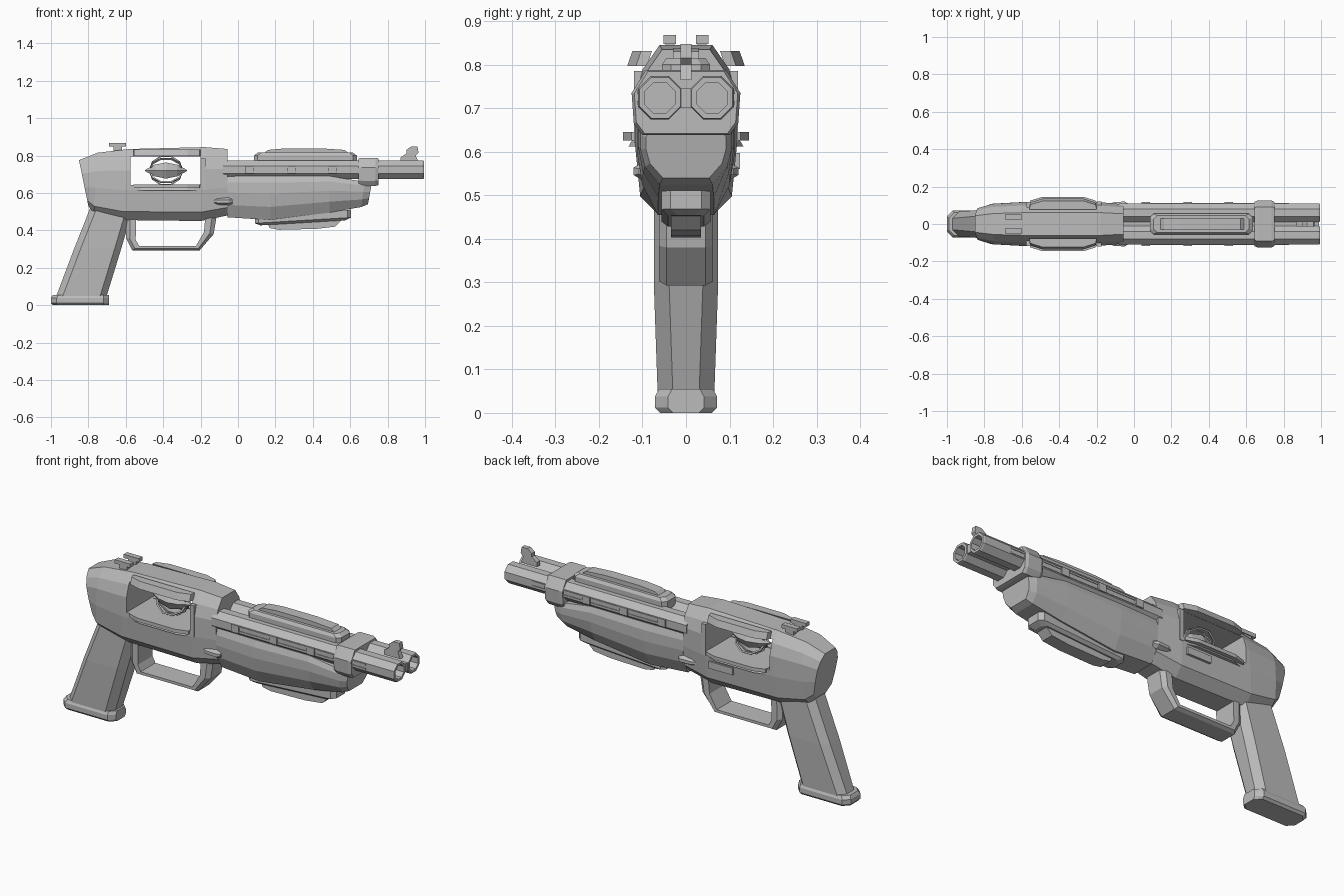
import bpy, bmesh, math
from mathutils import Matrix, Vector

cube = bpy.data.objects.get("Cube")
if cube:
    bpy.data.objects.remove(cube, do_unlink=True)

metal = bpy.data.materials.new("grey_metal")
metal.use_nodes = True
GREY = (0.5, 0.5, 0.5, 1)
metal.diffuse_color = GREY
metal.node_tree.nodes["Principled BSDF"].inputs["Base Color"].default_value = GREY


def finish(name, bm):
    bmesh.ops.recalc_face_normals(bm, faces=bm.faces)
    mesh = bpy.data.meshes.new(name)
    bm.to_mesh(mesh)
    bm.free()
    mesh.materials.append(metal)
    obj = bpy.data.objects.new(name, mesh)
    bpy.context.collection.objects.link(obj)
    return obj


def loft(name, rings, closed=False):
    """Skin a row of equal-length rings, capping both ends unless closed."""
    bm = bmesh.new()
    rows = [[bm.verts.new(p) for p in ring] for ring in rings]
    n = len(rows[0])
    pairs = list(zip(rows, rows[1:])) + ([(rows[-1], rows[0])] if closed else [])
    for a, b in pairs:
        for i in range(n):
            j = (i + 1) % n
            bm.faces.new((a[i], a[j], b[j], b[i]))
    if not closed:
        bm.faces.new(rows[0])
        bm.faces.new(rows[-1])
    return finish(name, bm)


def prism(name, pts, axis, a, b):
    """Extrude a 2D outline along one axis from a to b."""
    put = {"x": lambda p, d: (d, p[0], p[1]),
           "y": lambda p, d: (p[0], d, p[1]),
           "z": lambda p, d: (p[0], p[1], d)}[axis]
    return loft(name, [[put(p, d) for p in pts] for d in (a, b)])


def box(name, x0, x1, y0, y1, z0, z1):
    return prism(name, [(x0, z0), (x1, z0), (x1, z1), (x0, z1)], "y", y0, y1)


def chamfered(x0, x1, w, c):
    """Rectangle in x and y with cut corners."""
    return [(x0 + c, -w), (x1 - c, -w), (x1, c - w), (x1, w - c),
            (x1 - c, w), (x0 + c, w), (x0, w - c), (x0, c - w)]


def section(xb, xt, zb, zt, w, shape):
    """Symmetric cross-section from (height, width) fractions, leaning from xb to xt."""
    half = [(xb + (xt - xb) * h, w * f, zb + (zt - zb) * h) for h, f in shape]
    return half + [(x, -y, z) for x, y, z in reversed(half)]


# Receiver with a window cut straight through
SHELL = [(0, .5), (.12, .9), (.42, 1), (.7, 1), (.86, .85), (1, .52)]
receiver = loft("receiver", [section(*s, SHELL) for s in (
    (-.80, -.85, .53, .775, .085), (-.77, -.75, .49, .815, .108),
    (-.62, -.58, .455, .835, .117), (-.2, -.18, .45, .845, .117),
    (-.055, -.055, .48, .835, .105))])
cutter = box("window_cutter", -.575, -.2, -.3, .3, .642, .795)
cutter.hide_render = True
cut = receiver.modifiers.new("window", "BOOLEAN")
cut.operation, cut.object, cut.solver = "DIFFERENCE", cutter, "EXACT"
bpy.context.view_layer.objects.active = receiver
bpy.ops.object.modifier_apply(modifier="window")
bpy.data.objects.remove(cutter, do_unlink=True)

# Fore-end under the barrels
FORE = [(0, .58), (.3, .9), (.6, 1), (.85, 1), (1, .9)]
loft("fore_end", [section(*s, FORE) for s in (
    (-.055, -.055, .47, .69, .105), (.17, .17, .455, .69, .112),
    (.49, .49, .495, .69, .11), (.66, .675, .525, .66, .105),
    (.695, .715, .54, .65, .092))])

# Grip and its base plate
loft("grip", [[(x, y, z) for x, y in chamfered(x0, x1, w, .035)] for z, x0, x1, w in (
    (.04, -.975, -.705, .065), (.3, -.877, -.625, .074), (.52, -.79, -.56, .074))])
loft("grip_base", [[(x, y, z) for x, y in chamfered(x0, -.69, w, .03)] for z, x0, w in (
    (0, -.99, .06), (.012, -1, .071), (.038, -1, .071), (.055, -.99, .062))])

# Trigger guard: outer and inner outline swept into a bevelled band
guard = [((-.60, .47), (-.545, .47)), ((-.60, .36), (-.547, .35)),
         ((-.565, .293), (-.53, .317)), ((-.205, .293), (-.225, .317)),
         ((-.13, .38), (-.182, .39)), ((-.115, .47), (-.175, .47))]
rings = []
for o, i in guard:
    m = [a + (b - a) * .4 for a, b in zip(o, i)]
    rings.append([(o[0], -.045, o[1]), (o[0], .045, o[1]), (m[0], .062, m[1]),
                  (i[0], .062, i[1]), (i[0], -.062, i[1]), (m[0], -.062, m[1])])
loft("trigger_guard", rings)

# Twin octagonal barrels with open bores
OCT = [math.radians(22.5 + 45 * k) for k in range(8)]
for side, s in (("left", 1), ("right", -1)):
    loft(side + "_barrel", [[(x, s * .06 + r * math.cos(a), .724 + r * math.sin(a))
                             for a in OCT] for x, r in (
        (-.08, .054), (.985, .054), (.995, .051), (.995, .038), (.75, .038))])
box("barrel_web", -.08, .99, -.02, .02, .7, .745)

# Clamp holding the barrels together
half = [(.1, .638), (.12, .665), (.125, .735), (.092, .788)]
outline = half + [(-y, z) for y, z in reversed(half)]
loft("barrel_clamp", [[(x, y * k, .715 + (z - .715) * k) for y, z in outline]
                      for x, k in ((.645, .95), (.66, 1), (.735, 1), (.75, .95))])

# Stepped rail above the barrels
def slab(name, x0, x1, w, levels):
    loft(name, [[(x, y, z + tilt * (x - x0)) for x, y in chamfered(x0 + d, x1 - d, w - d / 2, .02)]
                for z, d, tilt in levels])


slab("top_rail", .085, .635, .055, ((.755, 0, 0), (.8, 0, 0), (.815, .02, 0)))
prism("top_rail_crown", [(.13, .805), (.6, .805), (.57, .83), (.45, .838),
                         (.25, .838), (.16, .83)], "y", -.03, .03)

# Stepped rail below the fore-end
slab("lower_rail", .09, .605, .056, ((.425, .03, .06), (.438, 0, .06), (.48, 0, .06)))
prism("lower_rail_keel", [(.15, .45), (.56, .46), (.52, .42), (.42, .408),
                          (.22, .403), (.17, .412)], "y", -.034, .034)

# Front sight blade
prism("front_sight", [(.87, .765), (.965, .765), (.95, .8), (.965, .815), (.96, .848),
                      (.925, .848), (.9, .83), (.9, .81), (.87, .79)], "y", -.013, .013)

for side, s in (("left", 1), ("right", -1)):
    # Rear sight post and cap
    box(side + "_rear_sight_post", -.665, -.62, s * .026, s * .047, .82, .85)
    box(side + "_rear_sight_cap", -.69, -.6, s * .023, s * .052, .848, .868)
    # Side rods with retaining pegs
    for k, z in enumerate((.713, .737)):
        box(f"{side}_side_rod_{k}", .05, .83, s * .1, s * .113, z - .004, z + .004)
    for k, x in enumerate((.04, .265, .485)):
        box(f"{side}_rod_peg_{k}", x, x + .045, s * .1, s * .118, .705, .745)
    # Flared lips above and below the window
    def lip(name, w, z0, z1, lean):
        plan = [(-.56, .09), (-.555, w - .02), (-.49, w), (-.27, w), (-.205, w - .02), (-.2, .09)]
        loft(name, [[(x, s * (y + d), z) for x, y in plan] for z, d in ((z0, 0), (z1, lean))])

    lip(side + "_upper_lip", .135, .797, .832, -.012)
    lip(side + "_lower_lip", .132, .612, .626, -.008)
    lip(side + "_lower_lip_edge", .145, .626, .645, 0)
    # Upright frame strip in front of the window
    box(side + "_window_strip", -.2, -.175, s * .1, s * .12, .62, .785)
    # Pointed takedown pin across the receiver front
    loft(side + "_pin", [[(x, s * (.085 + r * math.cos(a)), .555 + .6 * r * math.sin(a))
                          for a in OCT] for x, r in (
        (-.15, .012), (-.11, .034), (-.05, .038), (-.03, .025))])

# Release plate on the left flank
box("release_plate", -.36, -.22, .1, .124, .56, .597)

# Suspended core: faceted spindle inside thin crossed rings
CORE = Vector((-.385, 0, .72))
HEX = [math.radians(60 * k) for k in range(6)]
loft("core_spindle", [[(CORE.x + x, r * math.cos(a), CORE.z + r * math.sin(a)) for a in HEX]
                      for x, r in ((-.113, .003), (-.06, .036), (0, .05), (.06, .036), (.113, .003))])
for k, angle in enumerate((-35, 0, 35)):
    turn = Matrix.Rotation(math.radians(angle), 3, "X")
    rings = []
    for a in (math.radians(36 * j) for j in range(10)):
        ring = []
        for dr, dy in ((-.004, -.004), (.004, -.004), (.004, .004), (-.004, .004)):
            r = .08 + dr
            ring.append(CORE + turn @ Vector((1.1 * r * math.cos(a), dy, r * math.sin(a))))
        rings.append(ring)
    loft(f"core_ring_{k}", rings, closed=True)
